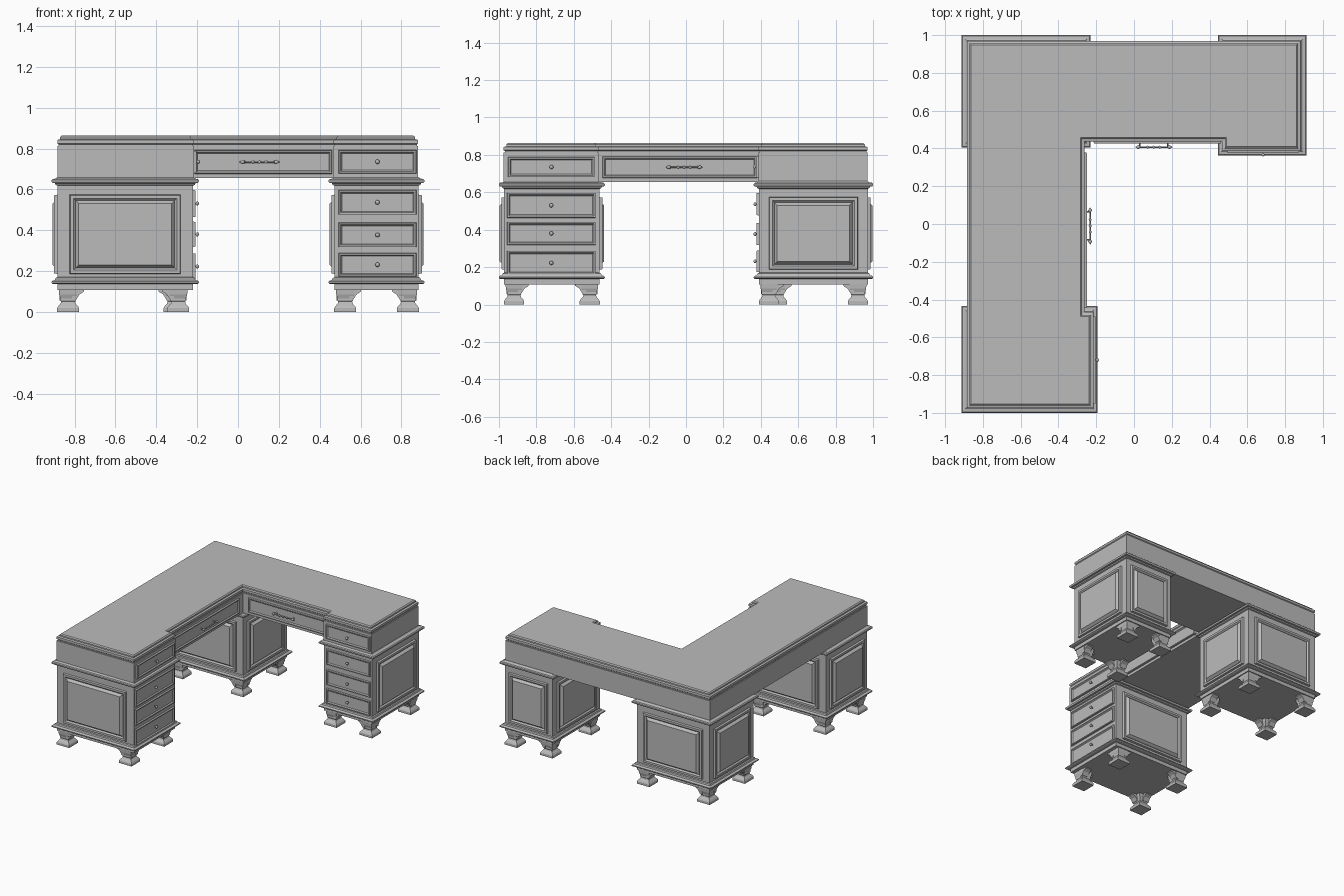
import bpy, bmesh, math
from mathutils import Vector

if "Cube" in bpy.data.objects:
    bpy.data.objects.remove(bpy.data.objects["Cube"])

grey = bpy.data.materials.new("plain_grey")
grey.use_nodes = True
COLOUR = (0.5, 0.5, 0.5, 1)
grey.diffuse_color = COLOUR
grey.node_tree.nodes["Principled BSDF"].inputs["Base Color"].default_value = COLOUR
Z = Vector((0, 0, 1))
FRONT, BACK, LEFT, RIGHT = (Vector(v) for v in ((0, -1, 0), (0, 1, 0), (1, 0, 0), (-1, 0, 0)))


def finish(name, bm, smooth=False):
    bmesh.ops.recalc_face_normals(bm, faces=bm.faces)
    mesh = bpy.data.meshes.new(name)
    bm.to_mesh(mesh)
    bm.free()
    mesh.materials.append(grey)
    for p in mesh.polygons:
        p.use_smooth = smooth
    obj = bpy.data.objects.new(name, mesh)
    bpy.context.collection.objects.link(obj)
    return obj


def loft(name, rings, smooth=False):
    """Skin a stack of matching point rings and cap both ends."""
    bm = bmesh.new()
    rows = [[bm.verts.new(p) for p in ring] for ring in rings]
    n = len(rows[0])
    for a, b in zip(rows, rows[1:]):
        for i in range(n):
            j = (i + 1) % n
            bm.faces.new((a[i], a[j], b[j], b[i]))
    bm.faces.new(rows[0])
    bm.faces.new(rows[-1])
    return finish(name, bm, smooth)


def offset(poly, d):
    """Move the edges of a counter-clockwise right-angled outline outward."""
    pts = [Vector(p) for p in poly]
    out = []
    for i, p in enumerate(pts):
        a = (p - pts[i - 1]).normalized()
        b = (pts[(i + 1) % len(pts)] - p).normalized()
        out.append(p + d * Vector((a.y + b.y, -a.x - b.x)))
    return out


def rect(x0, x1, y0, y1):
    return [(x0, y0), (x1, y0), (x1, y1), (x0, y1)]


def moulded(name, poly, profile):
    """Sweep an (outward, height) profile round an outline."""
    return loft(name, [[(p.x, p.y, z) for p in offset(poly, d)] for d, z in profile])


def plate(name, normal, plane, u0, u1, z0, z1, profile):
    """Stepped rectangular panel on a vertical face, from (inset, height) pairs."""
    along = Vector((abs(normal.y), abs(normal.x), 0))
    base = Vector((abs(normal.x), abs(normal.y), 0)) * plane
    rings = []
    for d, h in profile:
        corners = rect(u0 + d, u1 - d, z0 + d, z1 - d)
        rings.append([base + along * u + Z * z + normal * h for u, z in corners])
    return loft(name, rings)


def lathe(name, start, axis, profile, sides=10):
    """Turned part: (distance along axis, radius) pairs."""
    side = Z.cross(axis)
    rings = []
    for t, r in profile:
        rings.append([start + axis * t + r * (side * math.cos(a) + Z * math.sin(a))
                      for a in (2 * math.pi * i / sides for i in range(sides))])
    return loft(name, rings, True)


PANEL = [(0, -.005), (.004, .015), (.02, .015), (.03, .005), (.045, .024)]
DRAWER = [(0, -.005), (.003, .012), (.011, .012), (.017, .004)]
KNOB = [(0, .004), (.014, .004), (.017, .010), (.022, .011), (.027, .007), (.029, .001)]
WAIST = [(0, .618), (.008, .622), (.012, .630), (.024, .632), (.028, .638),
         (.028, .645), (.022, .651), (.008, .653), (0, .66)]
BASE = [(-.008, .135), (.022, .137), (.028, .141), (.028, .148),
        (.022, .154), (.012, .156), (.008, .166), (0, .17)]
FOOT = [(.054, 0), (.054, .018), (.048, .028), (.037, .04), (.034, .05),
        (.038, .056), (.038, .066), (.044, .085), (.046, .112)]


def drawer(name, normal, plane, u0, u1, z0, z1):
    plate(name, normal, plane, u0, u1, z0, z1, DRAWER)
    mid = Vector((abs(normal.y), abs(normal.x), 0)) * (u0 + u1) / 2
    return mid + Vector((abs(normal.x), abs(normal.y), 0)) * plane + Z * (z0 + z1) / 2


def knob_drawer(name, normal, plane, u0, u1, z0, z1):
    lathe(name + "_knob", drawer(name, normal, plane, u0, u1, z0, z1), normal, KNOB)


def foot(name, x, y, sx, sy):
    """Turned-out block foot with two bracket wings; sx, sy point inward."""
    loft(name, [[(px, py, z) for px, py in rect(x - r, x + r, y - r, y + r)] for r, z in FOOT])
    wing = [(.02, .056), (.04, .06), (.055, .085), (.078, .1), (.078, .112), (.02, .112)]
    loft(name + "_wing_x", [[(x + sx * u, y + w * sy, z) for u, z in wing] for w in (-.042, .012)])
    loft(name + "_wing_y", [[(x + w * sx, y + sy * u, z) for u, z in wing] for w in (-.042, .012)])


def pedestal(name, x0, x1, y0, y1, panelled, inset=0):
    outline = rect(x0, x1, y0, y1)
    moulded(name + "_body", outline, [(0, .14), (0, .655)])
    moulded(name + "_waist_moulding", outline, WAIST)
    moulded(name + "_base_moulding", outline, BASE)
    moulded(name + "_plinth", outline, [(0, .108), (0, .138)])
    for n in panelled:
        lo, hi = (x0, x1) if n.y else (y0, y1)
        plane = {(0, -1): y0, (0, 1): y1, (1, 0): x1, (-1, 0): x0}[(int(n.x), int(n.y))]
        margin = (hi - lo) * .09
        plate(name + "_panel", n, plane, lo + margin, hi - margin, .185, .575, PANEL)
    for x, sx in ((x0 + .053, 1), (x1 - .053 - inset, -1)):
        for y, sy in ((y0 + .053, 1), (y1 - .053, -1)):
            foot(name + "_foot", x, y, sx, sy)


# Three pedestals
pedestal("return_pedestal", -.885, -.22, -.972, -.462, (FRONT, BACK, RIGHT), .02)
pedestal("corner_pedestal", -.885, -.258, .433, .972, (FRONT, BACK, LEFT, RIGHT))
pedestal("main_pedestal", .472, .885, .39, .972, (BACK, LEFT, RIGHT))

# L-shaped apron and stepped top
outline = [(-.885, -.975), (-.215, -.975), (-.215, -.467), (-.262, -.467), (-.262, .437),
           (.467, .437), (.467, .387), (.882, .387), (.882, .97), (-.885, .97)]
moulded("apron", outline, [(0, .655), (0, .812)])
moulded("desk_top", outline, [(-.006, .81), (-.006, .82), (0, .825), (0, .842), (-.014, .846),
                              (-.014, .856), (-.022, .863)])

# Pedestal drawers
for z0, z1 in ((.157, .288), (.317, .443), (.463, .598)):
    knob_drawer("return_drawer", LEFT, -.22, -.958, -.482, z0, z1)
for z0, z1 in ((.172, .29), (.316, .438), (.475, .598)):
    knob_drawer("main_drawer", FRONT, .39, .492, .874, z0, z1)
knob_drawer("return_top_drawer", LEFT, -.215, -.952, -.487, .68, .79)
knob_drawer("main_top_drawer", FRONT, .387, .492, .874, .677, .793)

# Wide drawers with long pulls
PULL = [(-.098, .001), (-.082, .011), (-.074, .004), (-.04, .004), (-.032, .008), (-.024, .004),
        (-.008, .004), (0, .008), (.008, .004), (.024, .004), (.032, .008), (.04, .004),
        (.074, .004), (.082, .011), (.098, .001)]
for name, n, plane, u0, u1, mid in (("main_wide_drawer", FRONT, .437, -.215, .462, .105),
                                    ("return_wide_drawer", LEFT, -.262, -.447, .38, -.01)):
    along = Vector((abs(n.y), abs(n.x), 0))
    centre = drawer(name, n, plane, u0, u1, .675, .793) + along * (mid - (u0 + u1) / 2)
    lathe(name + "_pull", centre + n * .03, along, PULL)
    for s in (-.074, .074):
        lathe(name + "_pull_post", centre + along * s, n, [(0, .007), (.006, .007), (.01, .004), (.03, .004)])
